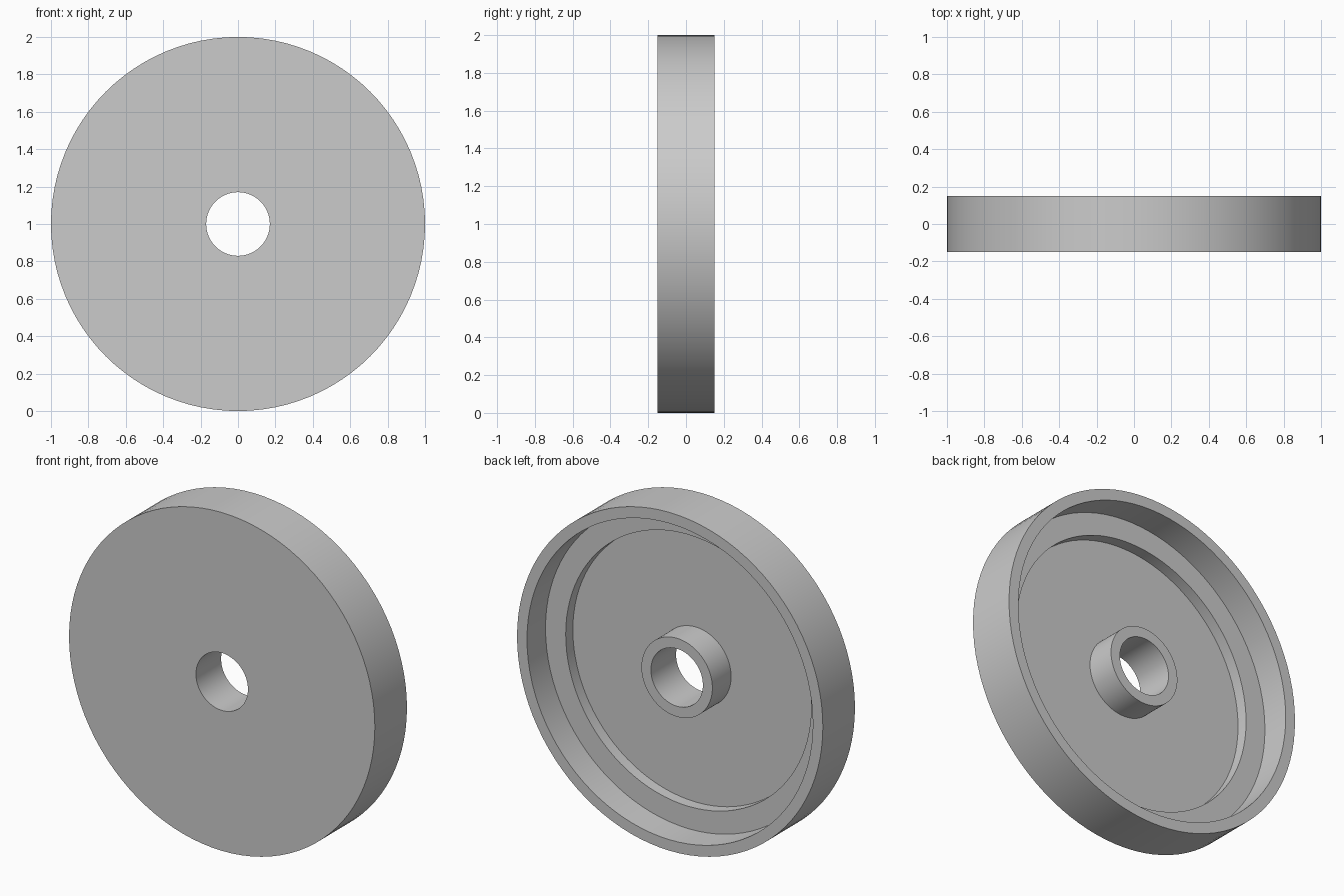
import bpy, bmesh
from math import tau
from mathutils import Vector

cube = bpy.data.objects.get("Cube")
if cube:
    bpy.data.objects.remove(cube, do_unlink=True)

SEGMENTS = 96
FRONT, BACK = -0.15, 0.15
FLOOR, LEDGE, HUB_END = -0.09, -0.023, 0.085
BORE, HUB, STEP, RIM, OUTER = 0.17, 0.232, 0.803, 0.935, 1.0

# Plain grey material
grey = bpy.data.materials.new("plain_grey")
grey.use_nodes = True
colour = (0.6, 0.6, 0.6, 1)
grey.diffuse_color = colour
grey.node_tree.nodes["Principled BSDF"].inputs["Base Color"].default_value = colour

# Closed cross-section as (radius, y): front plate, rim, stepped recess, hub
profile = [
    (BORE, FRONT), (OUTER, FRONT), (OUTER, BACK), (RIM, BACK),
    (RIM, LEDGE), (STEP, LEDGE), (STEP, FLOOR),
    (HUB, FLOOR), (HUB, HUB_END), (BORE, HUB_END),
]

# Turn the cross-section around the wheel axis
bm = bmesh.new()
verts = [bm.verts.new((r, y, 0)) for r, y in profile]
edges = [bm.edges.new((a, b)) for a, b in zip(verts, verts[1:] + verts[:1])]
bmesh.ops.spin(bm, geom=verts + edges, cent=Vector(), axis=(0, 1, 0),
               angle=tau, steps=SEGMENTS, use_merge=False)
bmesh.ops.remove_doubles(bm, verts=bm.verts[:], dist=0.0005)
bmesh.ops.recalc_face_normals(bm, faces=bm.faces[:])

mesh = bpy.data.meshes.new("wheel_disc")
bm.to_mesh(mesh)
bm.free()
mesh.materials.append(grey)
wheel = bpy.data.objects.new("wheel_disc", mesh)
wheel.location.z = OUTER
bpy.context.collection.objects.link(wheel)

# Smooth round walls, crisp corners
bpy.ops.object.select_all(action="DESELECT")
wheel.select_set(True)
bpy.context.view_layer.objects.active = wheel
bpy.ops.object.shade_smooth_by_angle(angle=0.5)
